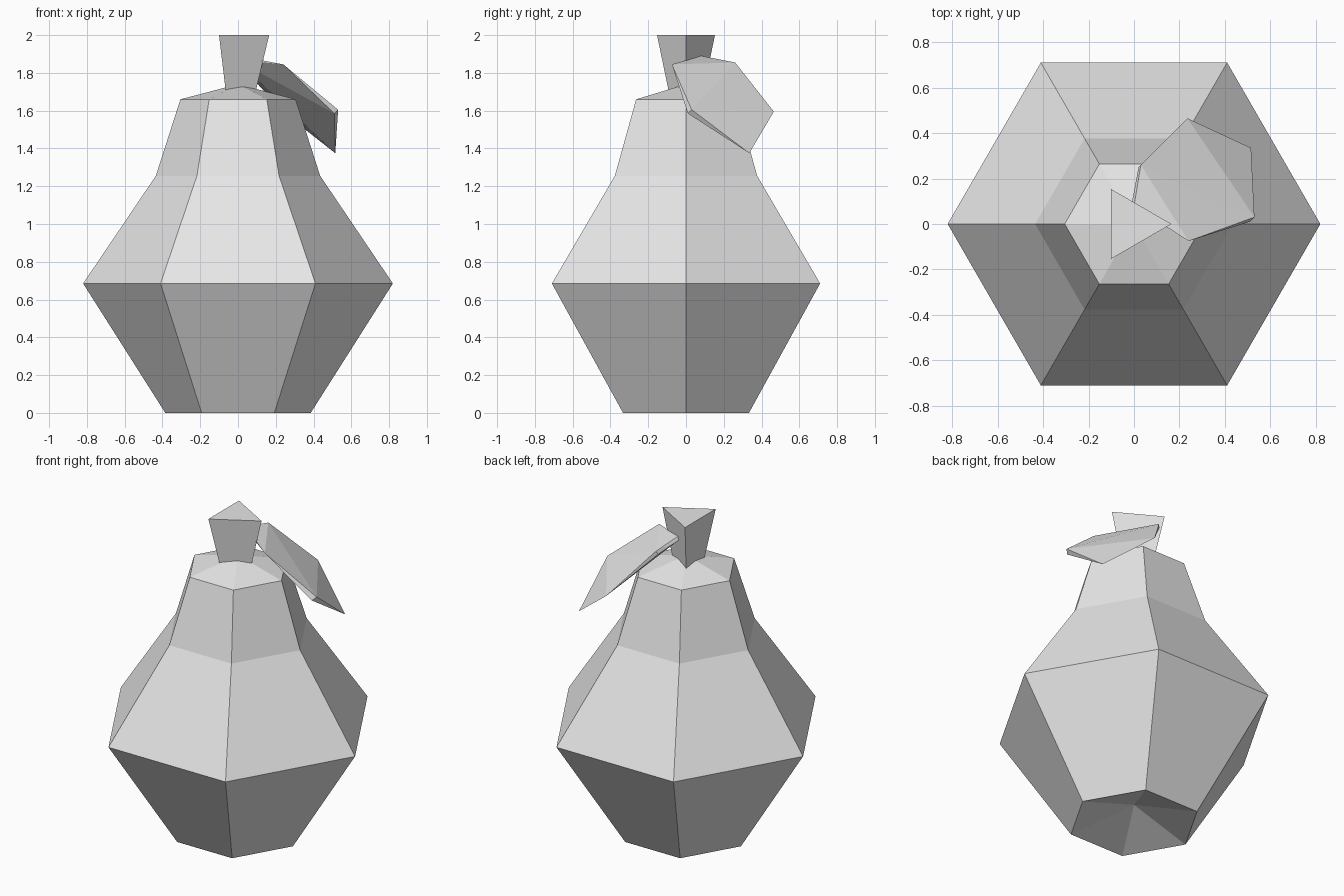
import bpy, bmesh
from math import cos, sin, tau

cube = bpy.data.objects.get("Cube")
if cube:
    bpy.data.objects.remove(cube, do_unlink=True)

grey = bpy.data.materials.new("light_grey")
grey.use_nodes = True
colour = (0.8, 0.8, 0.8, 1)
grey.diffuse_color = colour
grey.node_tree.nodes["Principled BSDF"].inputs["Base Color"].default_value = colour


def finish(name, bm):
    """Turn a bmesh into a flat shaded object."""
    bmesh.ops.recalc_face_normals(bm, faces=bm.faces)
    mesh = bpy.data.meshes.new(name)
    bm.to_mesh(mesh)
    bm.free()
    mesh.materials.append(grey)
    obj = bpy.data.objects.new(name, mesh)
    bpy.context.collection.objects.link(obj)
    return obj


def lathe(name, sides, profile, bottom, top, x=0):
    """Stack rings of (radius, z) and close both ends with a fan to a centre point."""
    bm = bmesh.new()
    rings = [[bm.verts.new((x + r * cos(tau * i / sides), r * sin(tau * i / sides), z))
              for i in range(sides)] for r, z in profile]
    low, high = bm.verts.new((x, 0, bottom)), bm.verts.new((x, 0, top))
    for i in range(sides):
        j = (i + 1) % sides
        for a, b in zip(rings, rings[1:]):
            bm.faces.new((a[i], a[j], b[j], b[i]))
        bm.faces.new((low, rings[0][j], rings[0][i]))
        bm.faces.new((high, rings[-1][i], rings[-1][j]))
    return finish(name, bm)


# Six-sided fruit with a hollow underside and a shallow peaked top
lathe("fruit_body", 6,
      [(0.385, 0), (0.82, 0.685), (0.435, 1.255), (0.305, 1.66)], 0.12, 1.74)

# Three-sided stem flaring upward
lathe("stem", 3, [(0.098, 1.67), (0.177, 2)], 1.67, 2, x=-0.012)

# Drooping leaf: rim points, plus lower points that give it a thin edge
rim = [(0, 0.08, 1.89), (0.24, -0.075, 1.845), (0.53, 0.03, 1.605),
       (0.515, 0.335, 1.375), (0.235, 0.465, 1.595), (0.03, 0.26, 1.855)]
under = [(-0.01, 0.09, 1.87), (0.51, 0.01, 1.585), (0.02, 0.25, 1.835)]
bm = bmesh.new()
for point in rim + under:
    bm.verts.new(point)
hull = bmesh.ops.convex_hull(bm, input=bm.verts)
loose = [v for v in bm.verts if not v.link_faces]
bmesh.ops.delete(bm, geom=loose, context='VERTS')
finish("leaf", bm)
